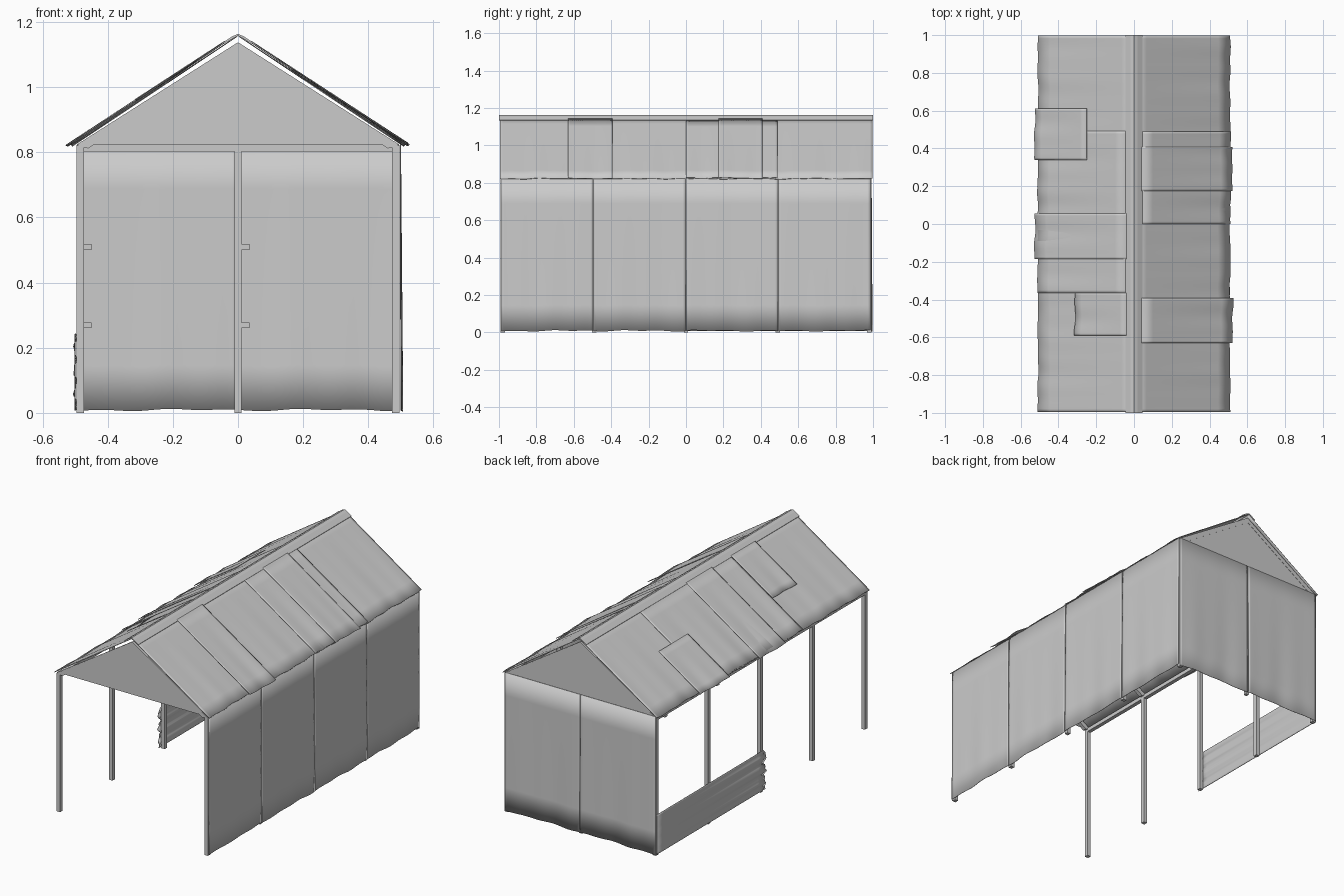
import bpy, bmesh, math
from mathutils import Vector

if "Cube" in bpy.data.objects:
    bpy.data.objects.remove(bpy.data.objects["Cube"])

def finish(name, bm):
    bmesh.ops.recalc_face_normals(bm, faces=bm.faces[:])
    me = bpy.data.meshes.new(name)
    bm.to_mesh(me)
    bm.free()
    ob = bpy.data.objects.new(name, me)
    bpy.context.collection.objects.link(ob)
    return ob

def box(name, lo, hi):
    bm = bmesh.new()
    bmesh.ops.create_cube(bm, size=1)
    for v in bm.verts:
        v.co = [lo[i] + (v.co[i] + 0.5) * (hi[i] - lo[i]) for i in range(3)]
    return finish(name, bm)

def prism(name, profile, y0, y1):
    # extrude an x-z outline along y
    bm = bmesh.new()
    f = bm.faces.new([bm.verts.new((x, y0, z)) for x, z in profile])
    r = bmesh.ops.extrude_face_region(bm, geom=[f])
    bmesh.ops.translate(bm, vec=(0, y1 - y0, 0),
                        verts=[g for g in r['geom'] if isinstance(g, bmesh.types.BMVert)])
    return finish(name, bm)

def cloth(name, origin, u, v, nu=32, nv=6, amp=0.002, hem=0.004, freq=17.0, phase=0.0, thick=0.003):
    # rippled sheet: v runs towards the loose hem, ripples grow along it
    o, u, v = Vector(origin), Vector(u), Vector(v)
    n = u.cross(v).normalized()
    bm = bmesh.new()
    rows = []
    for j in range(nv + 1):
        t = j / nv
        row = []
        for i in range(nu + 1):
            p = o + u * (i / nu) + v * t
            s = freq * u.length * i / nu + phase
            p += n * amp * t * (math.sin(s) + 0.5 * math.sin(2.3 * s + 1))
            p += v.normalized() * hem * t ** 3 * 0.5 * (math.sin(0.8 * s) + math.sin(1.9 * s + 2))
            row.append(bm.verts.new(p))
        rows.append(row)
    for a, b in zip(rows, rows[1:]):
        for i in range(nu):
            f = bm.faces.new((a[i], a[i + 1], b[i + 1], b[i]))
            f.smooth = True
    ob = finish(name, bm)
    m = ob.modifiers.new("thickness", 'SOLIDIFY')
    m.thickness, m.offset = thick, 0
    return ob

# frame: posts, rafters, eave and ridge beams
W, H, PEAK = 0.485, 0.82, 1.137
post_y = [-0.98, -0.49, 0, 0.49, 0.98]
for k, y in enumerate(post_y):
    for side, s in (("left", -1), ("right", 1)):
        x = s * W
        box(f"{side}_post_{k}", (x - 0.0115, y - 0.0115, 0), (x + 0.0115, y + 0.0115, H))
        prism(f"{side}_rafter_{k}", [(0, PEAK), (s * 0.495, H), (s * 0.46, H - 0.008), (0, 1.108)],
              y - 0.0115, y + 0.0115)
box("back_centre_post", (-0.01, 0.968, 0), (0.01, 0.988, 0.81))
box("back_tie_beam", (-W, 0.968, 0.802), (W, 0.988, 0.824))
for side, s in (("left", -1), ("right", 1)):
    box(f"{side}_eave_beam", (s * W - 0.0115, -0.98, 0.80), (s * W + 0.0115, 0.98, 0.823))
box("ridge_beam", (-0.011, -0.98, 1.105), (0.011, 0.98, 1.128))

# straps on the back wall
for x in (-0.475, 0.01):
    for z in (0.50, 0.26):
        box("wall_strap", (x, 0.97, z), (x + 0.025, 0.986, z + 0.018))

# gable canvases at both ends
for name, y in (("front_gable", -0.99), ("back_gable", 0.987)):
    prism(name, [(-0.495, 0.824), (0.495, 0.824), (0, 1.138)], y, y + 0.003)

# walls: four panels on the right, two at the back, a low one on the left
for k in range(4):
    cloth(f"right_wall_{k}", (0.499, -0.988 + k * 0.494, 0.825), (0, 0.492, 0), (0.004, 0, -0.816), phase=k * 2.1)
for k in range(2):
    cloth(f"back_wall_{k}", (-0.495 + k * 0.497, 0.991, 0.825), (0.493, 0, 0), (0, 0.002, -0.816), phase=k * 1.7)
cloth("left_low_wall", (-0.5, 0.988, 0.008), (0, 0, 0.235), (0, -1.015, 0), nu=24, nv=16, amp=0.004, hem=0.012, freq=90)

# roof slopes, with overlapping patches of canvas
def roof_patch(name, s, y0, y1, x0, x1, lift, amp=0.0025, phase=0.0):
    z = lambda x: 1.162 - 0.66 * x + lift
    cloth(name, (s * x0, y0, z(x0)), (0, y1 - y0, 0),
          (s * (x1 - x0), 0, z(x1) - z(x0)), nu=int(60 * (y1 - y0)) + 8, nv=8,
          amp=amp, hem=0.004, freq=22, phase=phase)

for s, side in ((-1, "left"), (1, "right")):
    roof_patch(f"{side}_roof", s, -0.995, 0.998, 0.003, 0.508, -0.004, 0.0015)
patches = [(-1, 0.34, 0.612, 0.25, 0.525), (-1, -0.185, 0.055, 0.04, 0.525), (-1, -0.59, -0.365, 0.04, 0.313),
           (1, 0.175, 0.408, 0.04, 0.52), (1, -0.63, -0.392, 0.04, 0.522), (1, 0.0, 0.49, 0.04, 0.509),
           (-1, -0.365, 0.492, 0.04, 0.509)]
for k, (s, y0, y1, x0, x1) in enumerate(patches):
    roof_patch(f"roof_patch_{k}", s, y0, y1, x0, x1, 0.002 if k > 4 else 0.006, phase=k * 1.3)

# folded ridge cap
prism("ridge_cap", [(-0.046, 1.137), (-0.018, 1.156), (0, 1.164), (0.018, 1.156), (0.046, 1.137),
                    (0.044, 1.133), (0, 1.158), (-0.044, 1.133)], -1, 1)
